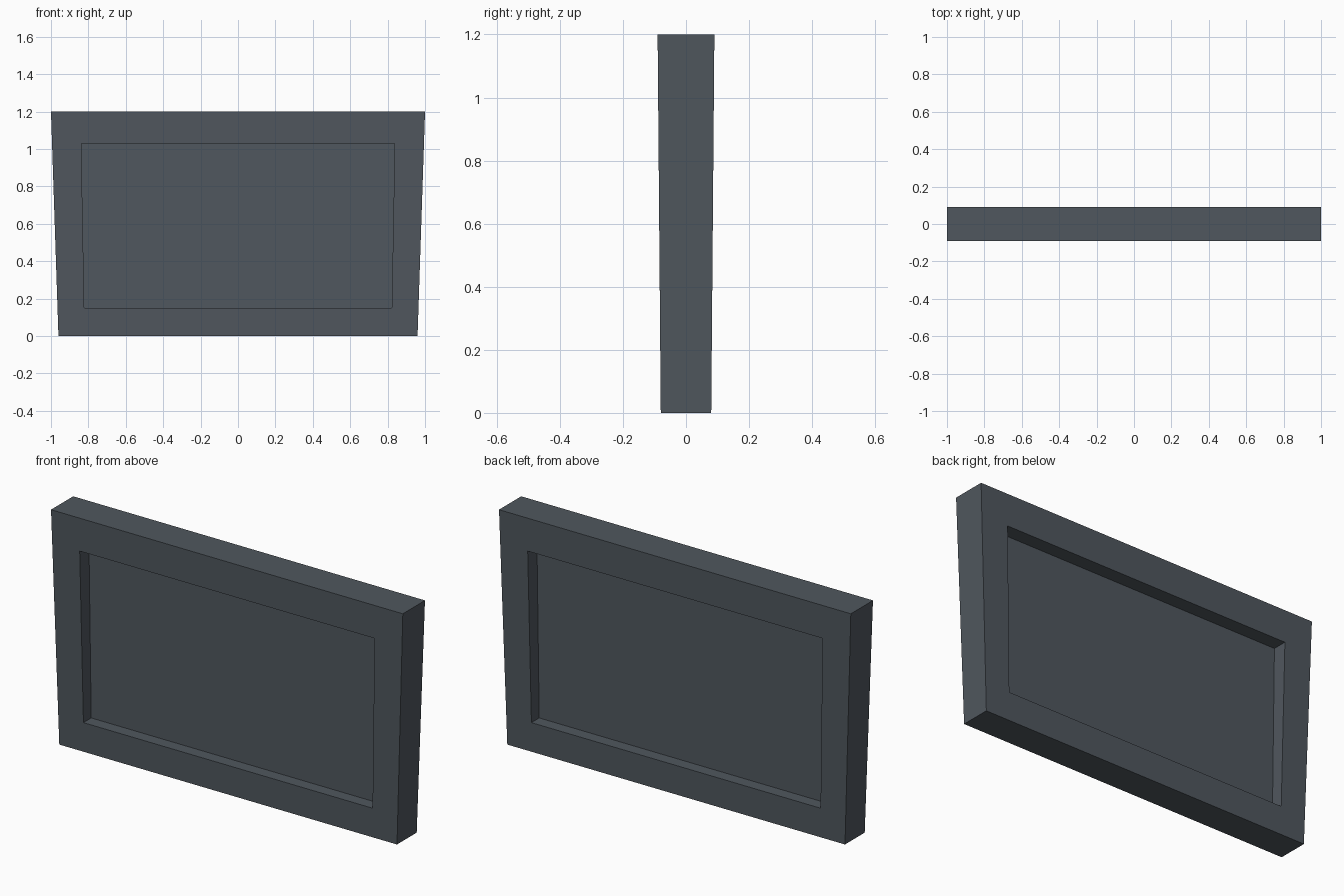
import bpy
import bmesh

cube = bpy.data.objects.get("Cube")
if cube:
    bpy.data.objects.remove(cube, do_unlink=True)

slate = bpy.data.materials.new("slate_grey")
slate.use_nodes = True
colour = (0.08, 0.095, 0.112, 1)
slate.diffuse_color = colour
slate.node_tree.nodes["Principled BSDF"].inputs["Base Color"].default_value = colour


def place(verts, top, bottom):
    """Move each corner to (half width, half depth, height), keeping its side."""
    middle = sum(v.co.z for v in verts) / len(verts)
    for v in verts:
        x, y, z = top if v.co.z > middle else bottom
        v.co = (x if v.co.x > 0 else -x, y if v.co.y > 0 else -y, z)


bm = bmesh.new()

# Tapered slab, slightly wider and thicker at the top
bmesh.ops.create_cube(bm, size=1)
place(bm.verts[:], (1, 0.09, 1.2), (0.96, 0.08, 0))
bm.normal_update()

# Border and sunken panel on the front and back
faces = [f for f in bm.faces if abs(f.normal.y) > 0.9]
bmesh.ops.inset_individual(bm, faces=faces, thickness=0.15)
rim = list({v for f in faces for v in f.verts})
place(rim, (0.838, 0.0886, 1.03), (0.822, 0.0812, 0.15))
bmesh.ops.inset_individual(bm, faces=faces, thickness=0.01)
floor = list({v for f in faces for v in f.verts})
place(floor, (0.838, 0.013, 1.03), (0.822, 0.018, 0.15))
bmesh.ops.recalc_face_normals(bm, faces=bm.faces[:])

mesh = bpy.data.meshes.new("framed_panel")
bm.to_mesh(mesh)
bm.free()
mesh.materials.append(slate)
panel = bpy.data.objects.new("framed_panel", mesh)
bpy.context.collection.objects.link(panel)
